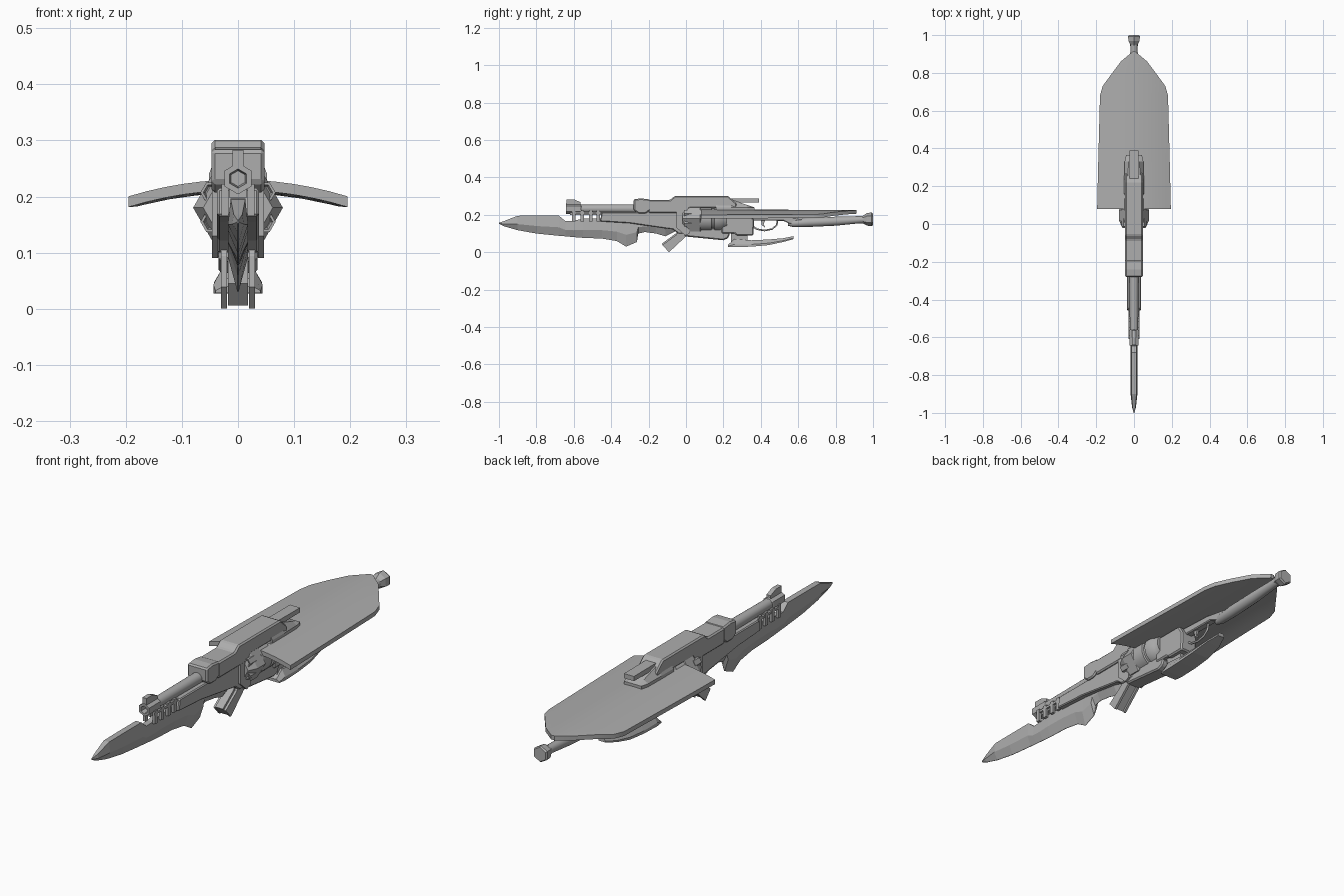
import bpy, bmesh, math

grey = bpy.data.materials.new("gunmetal grey")
grey.diffuse_color = (0.42, 0.42, 0.42, 1)


def loft(name, rings, smooth=False):
    """Skin a list of closed rings and cap both ends."""
    bm = bmesh.new()
    vs = [[bm.verts.new(p) for p in r] for r in rings]
    n = len(vs[0])
    for a, b in zip(vs, vs[1:]):
        for i in range(n):
            bm.faces.new((a[i], a[(i + 1) % n], b[(i + 1) % n], b[i]))
    bm.faces.new(vs[0])
    bm.faces.new(vs[-1])
    bmesh.ops.recalc_face_normals(bm, faces=bm.faces)
    me = bpy.data.meshes.new(name)
    bm.to_mesh(me)
    bm.free()
    me.materials.append(grey)
    ob = bpy.data.objects.new(name, me)
    bpy.context.collection.objects.link(ob)
    if smooth:
        bpy.context.view_layer.objects.active = ob
        ob.select_set(True)
        bpy.ops.object.shade_smooth_by_angle(angle=math.radians(35))
        ob.select_set(False)
    return ob


def plate(name, profile, x0, x1, bevel=0):
    """Side profile of (y, z) points extruded from x0 to x1."""
    ob = loft(name, [[(x, y, z) for y, z in profile] for x in (x0, x1)])
    if bevel:
        m = ob.modifiers.new("bevel", 'BEVEL')
        m.width, m.segments, m.limit_method = bevel, 1, 'ANGLE'
    return ob


def box(name, x0, x1, y0, y1, z0, z1, bevel=0):
    return plate(name, [(y0, z0), (y1, z0), (y1, z1), (y0, z1)], x0, x1, bevel)


def tube(name, stations, n=24, x=0, turn=0.0):
    """Round or polygonal body along y from (y, z, radius) stations."""
    return loft(name, [[(x + r * math.cos(turn + math.tau * i / n), y,
                         z + r * math.sin(turn + math.tau * i / n)) for i in range(n)]
                       for y, z, r in stations], n > 8)


# Bayonet blade: thick spine, ridge and sharp lower edge
blade = [(-1, .158, .152), (-.97, .168, .138), (-.9, .195, .118), (-.8, .196, .1),
         (-.68, .196, .088), (-.645, .167, .085), (-.6, .168, .081), (-.55, .18, .077),
         (-.45, .18, .073), (-.37, .18, .06), (-.32, .18, .03), (-.262, .18, .055),
         (-.285 + .025, .18, .072), (-.255, .18, .1), (-.22, .18, .108), (-.16, .18, .1),
         (-.11, .18, .085), (-.04, .18, .12)]
rings = []
for y, t, b in blade:
    k = min(1, (y + 1.005) / .06)
    m = b + (t - b) * .42
    rings.append([(-.013 * k, y, t), (.013 * k, y, t), (.018 * k, y, m),
                  (.001, y, b), (-.001, y, b), (-.018 * k, y, m)])
loft("bayonet_blade", rings)

# Barrel with open hexagonal muzzle
tube("barrel", [(-.57, .232, .022), (-.26, .232, .024)], 20)
tube("muzzle", [(-.615, .232, .014), (-.642, .232, .017), (-.642, .232, .028),
                (-.565, .232, .028), (-.555, .232, .02)], 6, turn=math.pi / 6)
plate("front_sight", [(-.64, .25), (-.64, .283), (-.6, .283), (-.565, .268), (-.565, .25)], -.01, .01)
box("barrel_under_rail", -.016, .016, -.62, -.4, .198, .213)
for s in (-1, 1):
    for y in (-.6, -.555, -.51, -.47):
        a, b = sorted((s * .017, s * .029))
        box("barrel_post", a, b, y - .009, y + .009, .165, .222)
    a, b = sorted((s * .018, s * .028))
    box("side_rod", a, b, -.61, -.44, .204, .214)

# Long receiver clamped over the blade
plate("receiver", [(-.46, .165), (-.45, .215), (-.26, .215), (.03, .25), (.03, .1),
                   (-.04, .1), (-.07, .122), (-.13, .13), (-.3, .155)], -.037, .037, .004)
plate("hood_collar", [(-.28, .225), (-.28, .283), (-.24, .288), (-.19, .282),
                      (-.19, .225), (-.215, .207), (-.255, .207)], -.047, .047, .006)

# Stepped top casing and its rear fin
plate("top_casing", [(-.2, .21), (-.2, .28), (-.085, .28), (-.06, .301), (.225, .301),
                     (.27, .262), (.27, .235), (.02, .235), (.0, .21)], -.047, .047, .006)
loft("rear_casing", [[(-w, y, .215), (w, y, .215), (w, y, .24), (w * .6, y, t),
                      (-w * .6, y, t), (-w, y, .24)]
                     for y, w, t in ((.16, .052, .29), (.24, .052, .282), (.33, .05, .252), (.365, .042, .24))])
plate("rear_sight_fin", [(.2, .262), (.2, .288), (.39, .287), (.39, .267), (.3, .266)], -.024, .024)

# Revolving drum in a hexagonal frame
tube("drum_frame", [(-.02, .18, .062), (.02, .18, .08), (.075, .18, .08), (.08, .18, .074)], 6)
tube("drum", [(.07, .18, .07), (.135, .18, .07), (.138, .18, .063), (.15, .18, .063),
              (.153, .18, .07), (.185, .18, .07), (.2, .18, .06), (.22, .18, .055)], 28)
for s in (-1, 1):
    for z in (.155, .207):
        tube("drum_chamber", [(.0, z, .012), (-.012, z, .016), (-.012, z, .021), (.03, z, .021)],
             6, s * .046)
    a, b = sorted((s * .036, s * .046))
    plate("cheek_plate", [(-.05, .24), (.02, .24), (.02, .1), (-.005, .09), (-.05, .13)], a, b)

# Rear block, stock bar and trigger guard
plate("rear_block", [(.19, .1), (.26, .1), (.27, .09), (.36, .09), (.365, .17), (.34, .21), (.19, .21)],
      -.04, .04, .006)
plate("stock_bar", [(.33, .17), (.52, .168), (.57, .145), (.62, .15), (.62, .178), (.5, .198), (.33, .205)],
      -.017, .017, .004)
cu = bpy.data.curves.new("trigger_guard", 'CURVE')
cu.dimensions, cu.bevel_depth, cu.bevel_resolution = '3D', .005, 1
sp = cu.splines.new('POLY')
path = [(.355, .14), (.38, .123), (.42, .116), (.46, .124), (.485, .145), (.49, .175)]
sp.points.add(len(path) - 1)
for p, (y, z) in zip(sp.points, path):
    p.co = (0, y, z, 1)
cu.materials.append(grey)
bpy.context.collection.objects.link(bpy.data.objects.new("trigger_guard", cu))
plate("trigger", [(.4, .175), (.425, .175), (.415, .15), (.425, .13), (.405, .145)], -.005, .005)

# Tapered rear handle with hexagonal pommel
tube("rear_handle", [(.545, .152, .01), (.575, .155, .021), (.65, .16, .025), (.8, .166, .024),
                     (.93, .174, .019), (.96, .175, .021)], 16)
tube("pommel", [(.945, .175, .02), (.968, .176, .034), (.993, .176, .036), (1, .176, .031)], 6, turn=math.pi / 6)

# Wide curved shield
outline = [(.08, .195), (.3, .19), (.68, .18), (.73, .166), (.79, .122), (.86, .07), (.912, .008)]
rings = []
for y, w in outline:
    xs = [w * (i / 6 - 1) for i in range(13)]
    drop = .006 * (y - .08)
    arc = [(x, y, .23 - .78 * x * x - drop) for x in xs]
    rings.append(arc + [(x, y, z - .019) for x, y, z in reversed(arc)])
loft("shield", rings, True)

# Angled foregrip with side plates
grip = [(-.02, .17), (-.055, .1), (-.13, .045), (-.095, .006), (-.005, .09), (.03, .1), (.03, .17)]
plate("foregrip", grip, -.018, .018)
for s in (-1, 1):
    a, b = sorted((s * .02, s * .03))
    plate("grip_plate", [(y + .004, z - .006) for y, z in grip], a, b)

# Belly plate and swept lower fin
plate("belly_plate", [(-.01, .085), (.2, .064), (.225, .075), (.235, .1), (.2, .13), (-.01, .13)],
      -.035, .035, .006)
box("fin_strut", -.02, .02, .24, .33, .05, .1)
rings = []
for y, t, b, w in ((.225, .04, .028, .04), (.26, .072, .027, .044), (.35, .064, .03, .044),
                   (.44, .068, .038, .042), (.52, .075, .055, .034), (.575, .086, .07, .016)):
    m = b + (t - b) * .35
    rings.append([(-w, y, b), (w, y, b), (w, y, m), (w * .65, y, t), (-w * .65, y, t), (-w, y, m)])
loft("lower_fin", rings)
